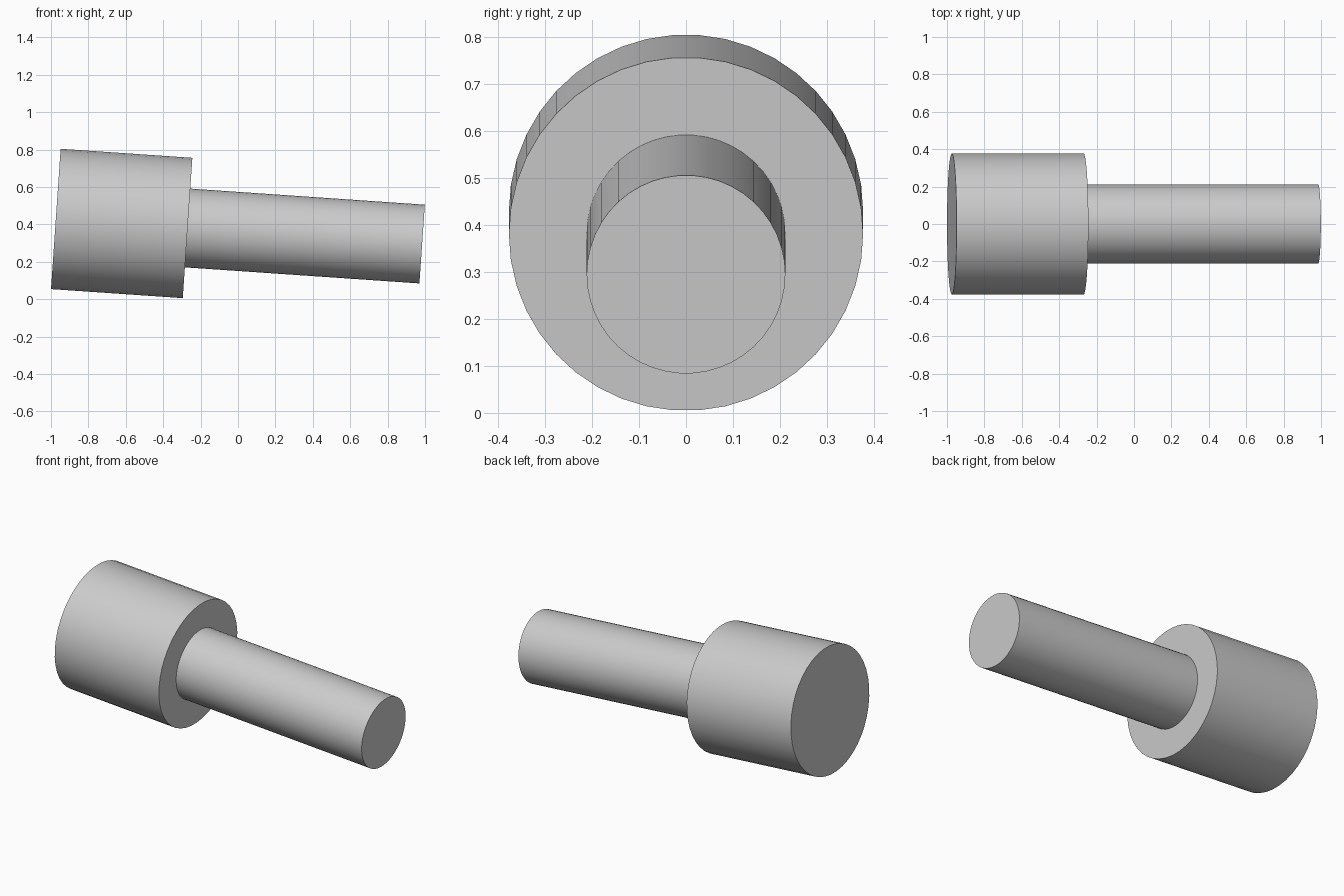
import bpy
import math
from mathutils import Vector

cube = bpy.data.objects.get("Cube")
if cube:
    bpy.data.objects.remove(cube, do_unlink=True)

# Single plain grey
grey = bpy.data.materials.new("light_grey")
grey.use_nodes = True
colour = (0.6, 0.6, 0.6, 1)
grey.diffuse_color = colour
grey.node_tree.nodes["Principled BSDF"].inputs["Base Color"].default_value = colour

TILT = math.radians(3.92)
AXIS = Vector((math.cos(TILT), 0, -math.sin(TILT)))
START = Vector((-0.974, 0, 0.429))  # centre of the head's outer face


def cylinder(name, radius, begin, end, sides):
    """Capped cylinder along the tilted axis, between two distances from START."""
    bpy.ops.mesh.primitive_cylinder_add(
        vertices=sides, radius=radius, depth=end - begin,
        location=START + AXIS * (begin + end) / 2,
        rotation=(0, math.pi / 2 + TILT, 0))
    part = bpy.context.object
    part.name = name
    part.data.materials.append(grey)
    bpy.ops.object.shade_smooth_by_angle(angle=math.radians(30))
    return part


# Wide head, and the narrower shaft standing on its inner face
HEAD_LENGTH = 0.706
cylinder("head", 0.377, 0, HEAD_LENGTH, 42)
cylinder("shaft", 0.2115, HEAD_LENGTH, 1.963, 46)
